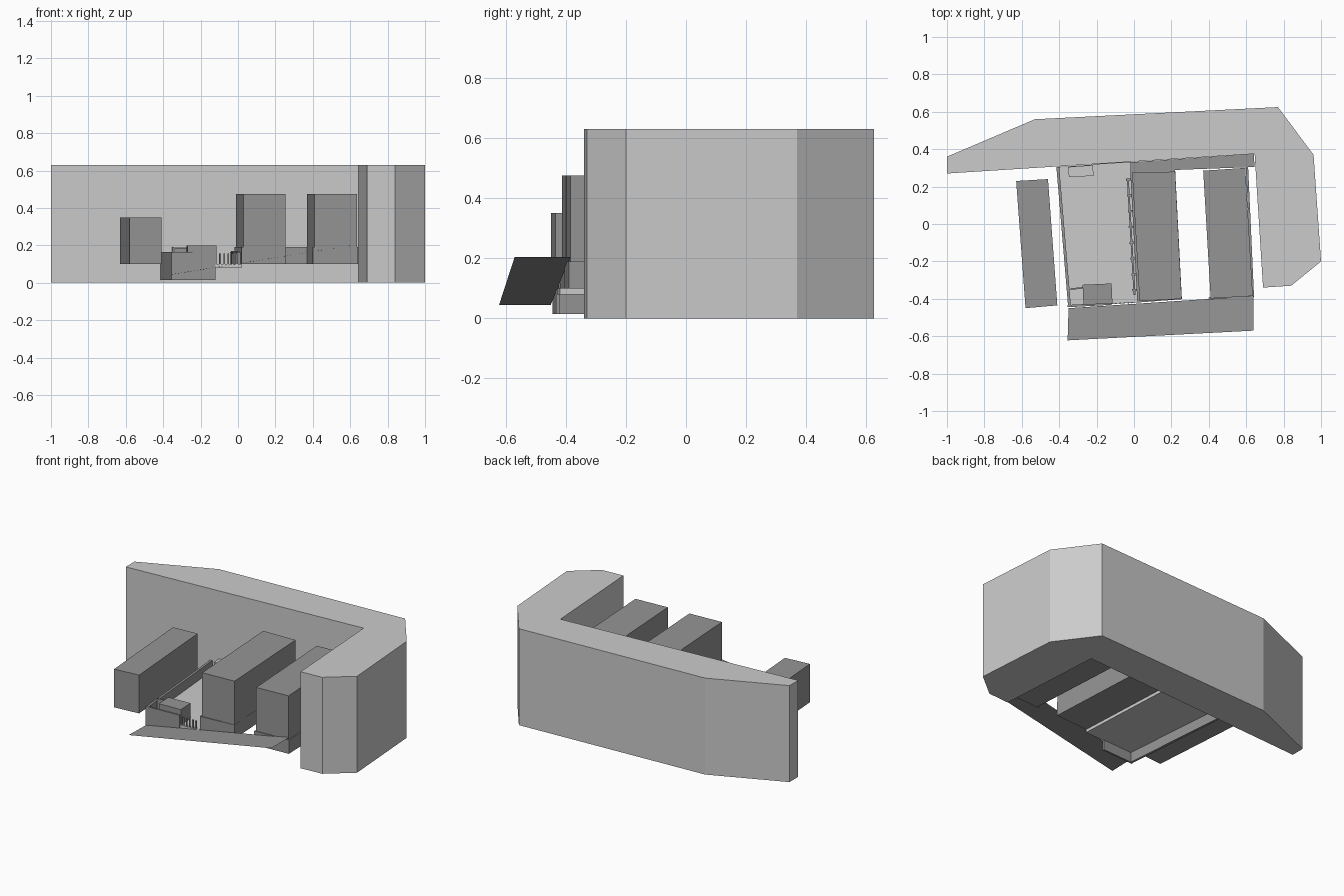
import bpy
from mathutils import Vector

if "Cube" in bpy.data.objects:
    bpy.data.objects.remove(bpy.data.objects["Cube"])


def prism(name, pts, z0, z1, mat=None):
    """Extrude a counter-clockwise or clockwise plan outline from z0 to z1."""
    if sum(a[0] * b[1] - b[0] * a[1] for a, b in zip(pts, pts[1:] + pts[:1])) < 0:
        pts = pts[::-1]
    n = len(pts)
    verts = [(x, y, z0) for x, y in pts] + [(x, y, z1) for x, y in pts]
    faces = [tuple(range(n))[::-1], tuple(range(n, 2 * n))]
    faces += [(i, (i + 1) % n, n + (i + 1) % n, n + i) for i in range(n)]
    return mesh(name, verts, faces, mat)


def mesh(name, verts, faces, mat=None):
    me = bpy.data.meshes.new(name)
    me.from_pydata(verts, [], faces)
    ob = bpy.data.objects.new(name, me)
    bpy.context.collection.objects.link(ob)
    if mat:
        me.materials.append(mat)
    return ob


def wall(name, a, b, t, z0, z1, mat=None):
    """Straight wall from a to b, thickness t to the left of the path."""
    a, b = Vector(a), Vector(b)
    d = (b - a).normalized()
    n = Vector((-d.y, d.x)) * t
    return prism(name, [tuple(p) for p in (a, b, b + n, a + n)], z0, z1, mat)


dark = bpy.data.materials.new("dark_grey")
dark.diffuse_color = (0.3, 0.3, 0.3, 1)
dark.use_nodes = True
dark.node_tree.nodes["Principled BSDF"].inputs["Base Color"].default_value = dark.diffuse_color

# Tall angled block behind and to the right
prism("perimeter_block", [(-1, .27), (-1, .36), (-.53, .56), (.77, .625), (.96, .37),
                          (1, -.2), (.84, -.33), (.69, -.34), (.645, .375)], 0, .63)

# Three parallel bars
prism("left_bar", [(-.63, .23), (-.46, .24), (-.41, -.435), (-.58, -.45)], .1, .35, dark)
prism("middle_bar", [(-.01, .275), (.22, .28), (.255, -.4), (.03, -.413)], .19, .475, dark)
prism("right_bar", [(.37, .285), (.595, .3), (.635, -.385), (.41, -.398)], .1, .475, dark)

# Low podium below the bars
prism("podium_back", [(-.02, .28), (-.02, .33), (.64, .375), (.645, .305)], .1, .19, dark)
prism("podium_middle", [(-.02, .285), (.22, .29), (.256, -.402), (.018, -.42)], .1, .19, dark)
wall("podium_right", (.642, -.39), (.61, .31), .012, .1, .19, dark)
wall("podium_front", (.4, -.404), (.642, -.39), .012, .1, .19, dark)

# Courtyard floor and its retaining walls
prism("court_floor", [(-.41, .305), (-.02, .33), (.018, -.42), (-.35, -.44)], .08, .1)
wall("court_left_wall", (-.352, -.445), (-.415, .305), -.015, .015, .165, dark)
wall("court_front_wall", (-.355, -.445), (-.12, -.432), .012, .015, .165, dark)
wall("court_back_edge", (-.22, .317), (-.02, .33), .006, .08, .11)

# Small kiosks in the courtyard
prism("front_kiosk", [(-.275, -.325), (-.12, -.318), (-.115, -.425), (-.27, -.432)], .1, .2, dark)
wall("kiosk_screen", (-.34, -.352), (-.27, -.345), .008, .1, .185, dark)
prism("rear_kiosk", [(-.352, .305), (-.22, .315), (-.216, .258), (-.348, .25)], .08, .19)

# Row of posts beside the middle bar, and front railing posts
for i in range(8):
    t = i / 7
    x, y = -.03 + .033 * t, .23 - .59 * t
    wall(f"arcade_post_{i}", (x - .012, y), (x + .016, y + .002), .012, .1, .165, dark)
wall("arcade_beam", (.008, -.38), (-.028, .24), .01, .158, .17, dark)
for i in range(5):
    x = -.1 + i * .022
    wall(f"railing_post_{i}", (x, -.428 + i * .001), (x + .008, -.427 + i * .001),
         .006, .1, .155, dark)

# Sloping street along the front
mesh("sloping_street", [(-.355, -.622, .045), (.64, -.57, .205), (.64, -.385, .205),
                        (-.35, -.45, .045)], [(0, 1, 2, 3)], dark)
